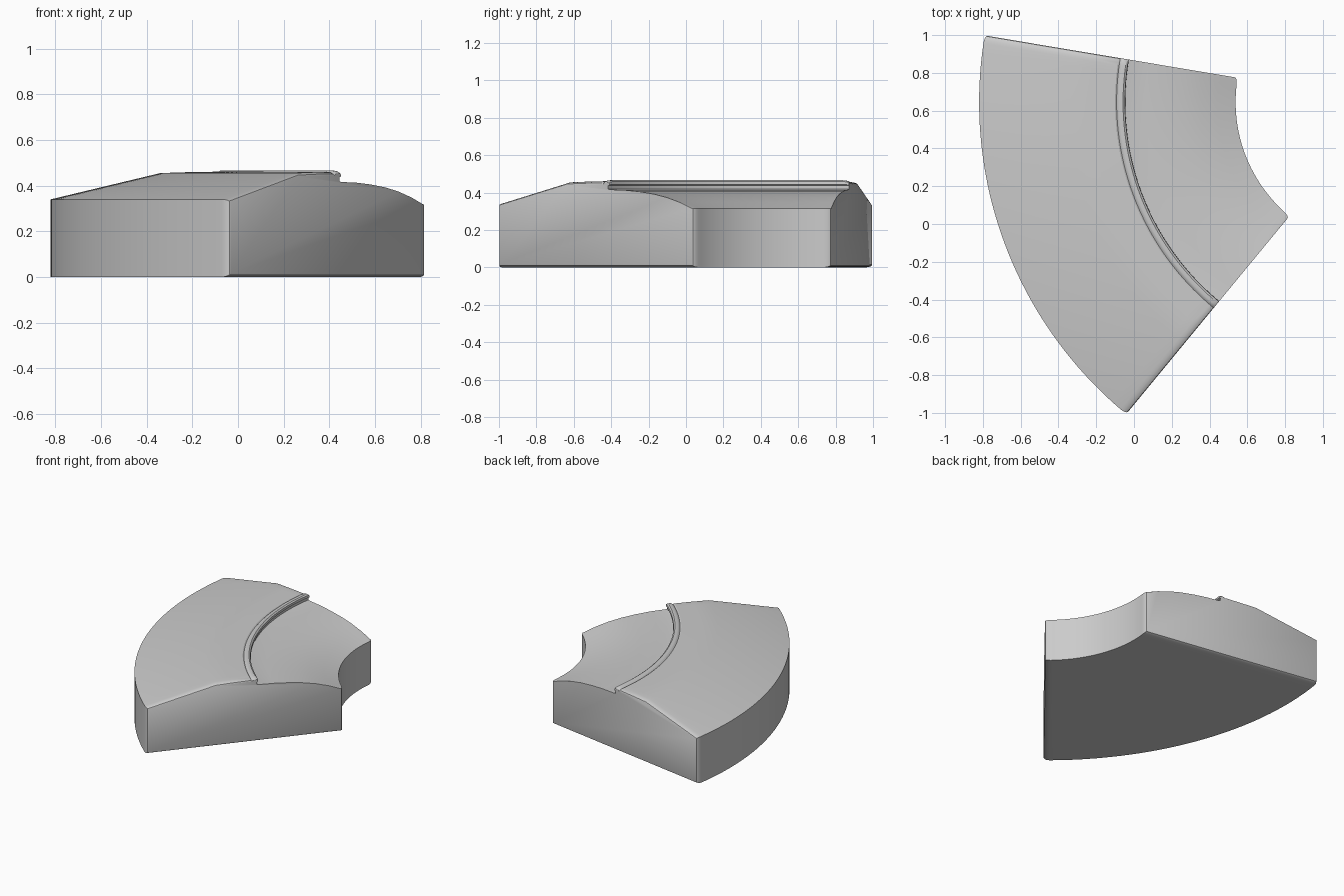
import bpy, bmesh
from math import radians, cos, sin, asin, pi, sqrt

if "Cube" in bpy.data.objects:
    bpy.data.objects.remove(bpy.data.objects["Cube"])

CX, CY = 1.32, 0.645                      # centre of the revolved sector
A0, A1 = radians(170.5), radians(230.5)   # end planes
R_IN, R_OUT = 0.782, 2.14
BEVEL_W = 0.04                            # width of rounded ends
BEVEL_H = 0.015                           # depth of rounded ends
MID_STEPS, END_STEPS = 40, 4

# cross-section as (radius, height, radial inset, height inset)
profile = [
    (R_OUT, 0.0, -1, 1),
    (R_OUT, 0.34, -1, -0.8),
    # sloping outer shoulder and nearly flat crown
    (1.66, 0.455, 0, -1),
    (1.54, 0.459, 0, -1),
    (1.42, 0.461, 0, -1),
    # narrow groove and raised rounded lip
    (1.412, 0.456, 0, -0.8),
    (1.404, 0.463, 0, -0.8),
    (1.396, 0.466, 0, -0.8),
    (1.378, 0.466, 0, -0.8),
    (1.368, 0.459, 0, -0.6),
    (1.366, 0.443, 0, -0.2),
    (1.376, 0.437, 0, 0),
    (1.376, 0.419, 0, 0),
    (1.366, 0.416, 0, 0),
    # domed inner shoulder
    (1.26, 0.413, 0, 0),
    (1.16, 0.405, 0, 0),
    (1.06, 0.392, 0, 0),
    (0.97, 0.374, 0, 0),
    (0.88, 0.348, 0, 0),
    (R_IN, 0.316, 1, 0),
    (R_IN, 0.0, 1, 1),
]


def section(bm, angle_of, inset):
    ring = []
    for r, z, dr, dz in profile:
        rr, zz = r + dr * inset, z + dz * inset
        a = angle_of(rr)
        ring.append(bm.verts.new((CX + rr * cos(a), CY + rr * sin(a), zz)))
    return ring


# sections: rounded start, plain sweep, rounded end
bm = bmesh.new()
rings = []
end_cols = []
for i in range(END_STEPS + 1):
    u = i / END_STEPS
    t = BEVEL_W * (1 - cos(u * pi / 2))
    end_cols.append((t, BEVEL_H * (1 - sin(u * pi / 2))))
for t, e in end_cols:
    rings.append(section(bm, lambda r, t=t: A0 + asin(t / r), e))
for i in range(1, MID_STEPS):
    f = i / MID_STEPS
    def angle(r, f=f):
        d = asin(BEVEL_W / r)
        return A0 + d + (A1 - A0 - 2 * d) * f
    rings.append(section(bm, angle, 0))
for t, e in reversed(end_cols):
    rings.append(section(bm, lambda r, t=t: A1 - asin(t / r), e))

# skin and end caps
n = len(profile)
for a, b in zip(rings, rings[1:]):
    for k in range(n):
        bm.faces.new((a[k], a[(k + 1) % n], b[(k + 1) % n], b[k]))
bm.faces.new(rings[0])
bm.faces.new(rings[-1][::-1])
bmesh.ops.recalc_face_normals(bm, faces=bm.faces[:])

mesh = bpy.data.meshes.new("curved_segment")
bm.to_mesh(mesh)
bm.free()
obj = bpy.data.objects.new("curved_segment", mesh)
bpy.context.collection.objects.link(obj)
bpy.context.view_layer.objects.active = obj
obj.select_set(True)
bpy.ops.object.shade_smooth_by_angle(angle=radians(30))
